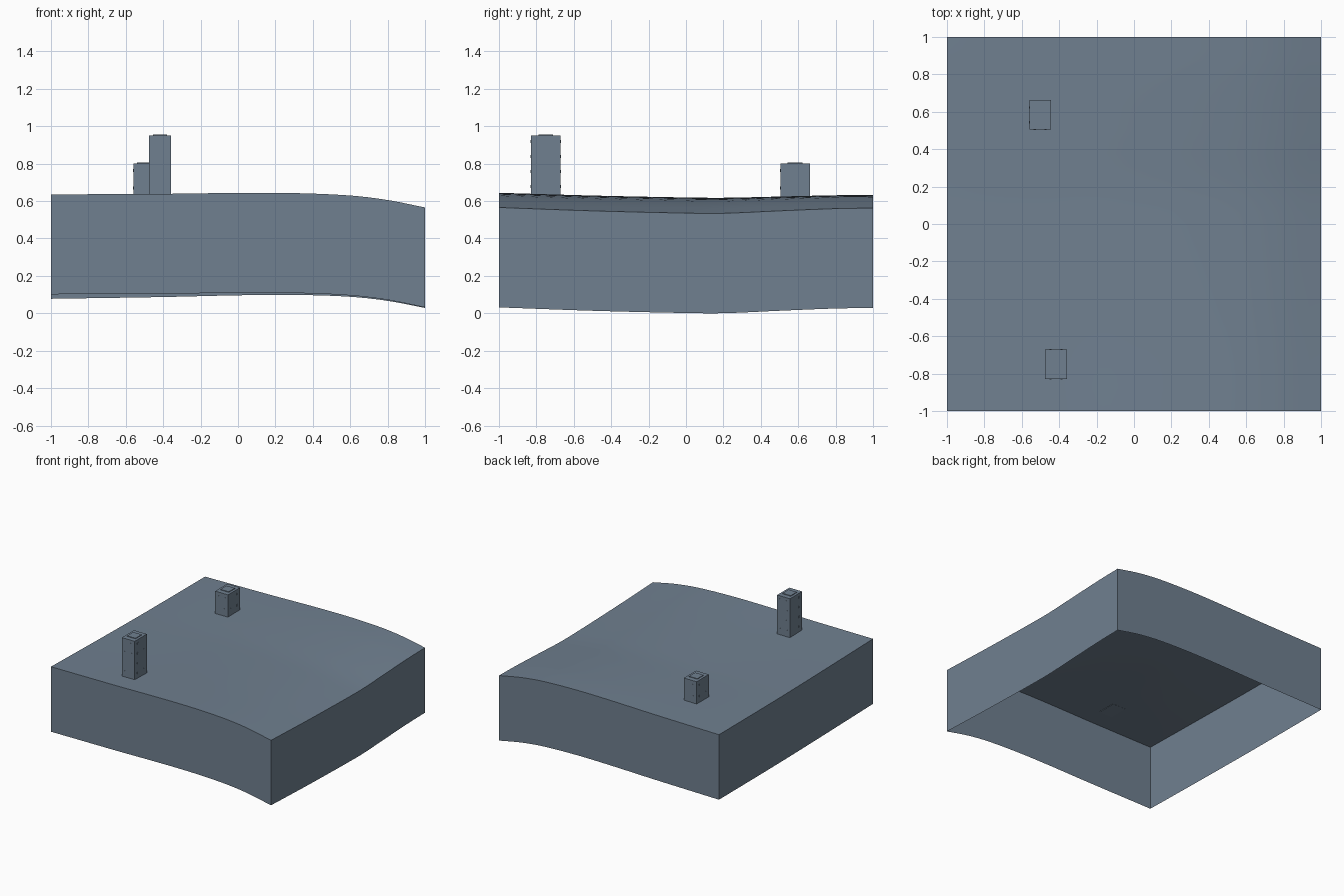
import bpy
import bmesh
import math
from mathutils import Vector

cube = bpy.data.objects.get("Cube")
if cube:
    bpy.data.objects.remove(cube, do_unlink=True)

slate = bpy.data.materials.new("slate_grey")
slate.use_nodes = True
colour = (0.162, 0.216, 0.279, 1)
slate.diffuse_color = colour
slate.node_tree.nodes["Principled BSDF"].inputs["Base Color"].default_value = colour


def curve(points, t):
    """Smooth curve through (position, value) points."""
    last = len(points) - 1

    def slope(i):
        a, b = points[max(i - 1, 0)], points[min(i + 1, last)]
        return (b[1] - a[1]) / (b[0] - a[0])

    i = 0
    while i < last - 1 and t > points[i + 1][0]:
        i += 1
    (p, v), (q, w) = points[i], points[i + 1]
    span = q - p
    s = (t - p) / span
    h = s * s * (3 - 2 * s)
    return (v * (1 - h) + w * h + span * s * (1 - s) ** 2 * slope(i)
            - span * s * s * (1 - s) * slope(i + 1))


# Ground profile along the front edge, and its change towards the back
FRONT = [(-1, .635), (-.4, .638), (0, .643), (.3, .642), (.6, .629), (.8, .605), (1, .565)]
LEFT = [(-1, 0), (-.5, -.018), (0, -.03), (.2, -.031), (.5, -.018), (.8, -.006), (1, -.003)]
RIGHT = [(-1, 0), (-.4, -.012), (.2, -.021), (1, -.024)]
DEPTH = .534


def ground(x, y):
    blend = (x + 1) / 2
    return curve(FRONT, x) + curve(LEFT, y) * blend + curve(RIGHT, y) * (1 - blend)


def finish(bm, name):
    mesh = bpy.data.meshes.new(name)
    bm.to_mesh(mesh)
    bm.free()
    mesh.materials.append(slate)
    obj = bpy.data.objects.new(name, mesh)
    bpy.context.collection.objects.link(obj)
    return obj


# Curved ground with side walls, open underneath
bm = bmesh.new()
bmesh.ops.create_grid(bm, x_segments=32, y_segments=32, size=1)
for v in bm.verts:
    v.co.z = ground(v.co.x, v.co.y)
rim = [e for e in bm.edges if e.is_boundary]
walls = bmesh.ops.extrude_edge_only(bm, edges=rim)["geom"]
for v in walls:
    if isinstance(v, bmesh.types.BMVert):
        v.co.z -= DEPTH
bmesh.ops.recalc_face_normals(bm, faces=bm.faces)
terrain = finish(bm, "terrain")
lowest = min(v.co.z for v in terrain.data.vertices)
for v in terrain.data.vertices:
    v.co.z -= lowest
bpy.ops.object.select_all(action="DESELECT")
terrain.select_set(True)
bpy.context.view_layer.objects.active = terrain
bpy.ops.object.shade_smooth_by_angle(angle=math.radians(30))


def add_box(bm, centre, size):
    made = bmesh.ops.create_cube(bm, size=1)["verts"]
    for v in made:
        v.co = Vector(a * b for a, b in zip(v.co, size)) + Vector(centre)


def tower(name, x, y, top, rows):
    wide, deep = .116, .158
    base = ground(x, y) - lowest - .003
    bm = bmesh.new()
    add_box(bm, (x, y, (base + top) / 2), (wide, deep, top - base))
    finish(bm, name)
    # Thin roof plate
    bm = bmesh.new()
    add_box(bm, (x, y, top + .002), (wide * .65, deep * .5, .006))
    finish(bm, name + "_roof_plate")
    # Rows of small windows on all four walls
    bm = bmesh.new()
    for r in range(rows):
        z = base + (top - base) * (r + .6) / rows
        for side in (-1, 1):
            for k in (-.25, .25):
                add_box(bm, (x + k * wide, y + side * deep / 2, z), (.012, .003, .015))
                add_box(bm, (x + side * wide / 2, y + k * deep, z), (.003, .012, .015))
    finish(bm, name + "_windows")


tower("tall_tower", -.417, -.75, .95, 4)
tower("short_tower", -.502, .583, .80, 2)
